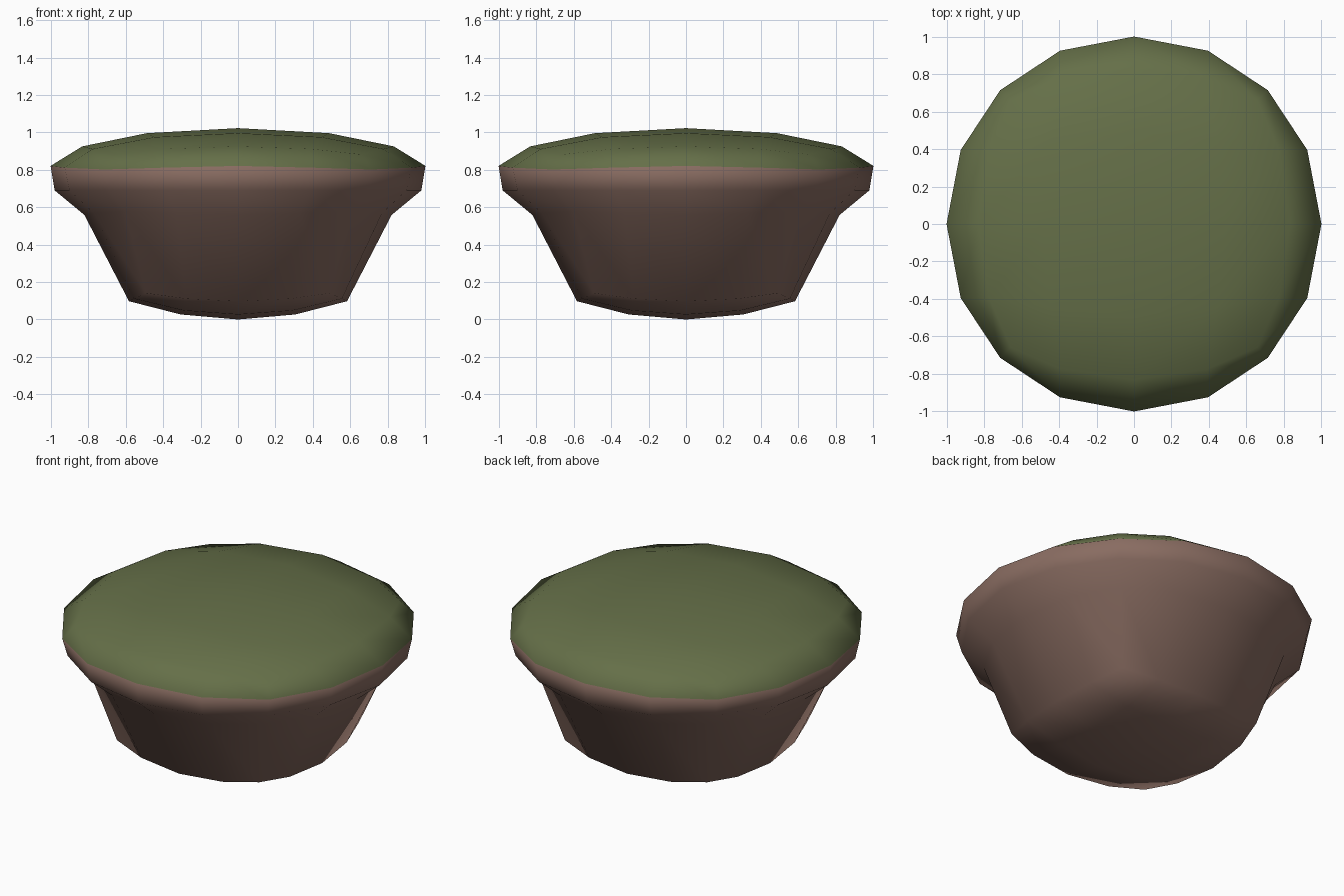
import bpy

if "Cube" in bpy.data.objects:
    bpy.data.objects.remove(bpy.data.objects["Cube"])

def material(name, color):
    m = bpy.data.materials.new(name)
    m.diffuse_color = (*color, 1)
    m.use_nodes = True
    m.node_tree.nodes["Principled BSDF"].inputs["Base Color"].default_value = m.diffuse_color
    return m

# Rounded cube: 4 x 4 faces per side, projected to a unit sphere
bpy.ops.mesh.primitive_cube_add(size=2)
island = bpy.context.object
island.name = "grassy_island"
sub = island.modifiers.new("round", 'SUBSURF')
sub.levels = 2
sub.use_limit_surface = False
bpy.ops.object.modifier_apply(modifier=sub.name)
mesh = island.data
mesh.materials.append(material("soil", (0.25, 0.15, 0.12)))
mesh.materials.append(material("grass", (0.13, 0.16, 0.065)))

for v in mesh.vertices:
    v.co.normalize()

# Grass covers the cap, down to the widest ring
for p in mesh.polygons:
    p.material_index = int(all(mesh.vertices[i].co.z > 0.25 for i in p.vertices))

# Flatten and taper the sphere, then pull the underside down
for v in mesh.vertices:
    x, y, z = v.co
    underside = -z > max(abs(x), abs(y)) - 0.01
    taper = 0.98 + z * (0.28 if z > 0 else 0.22)
    v.co = (x * taper, y * taper, 0.69 + 0.333 * z - (0.357 if underside else 0))

bpy.ops.object.shade_smooth()
